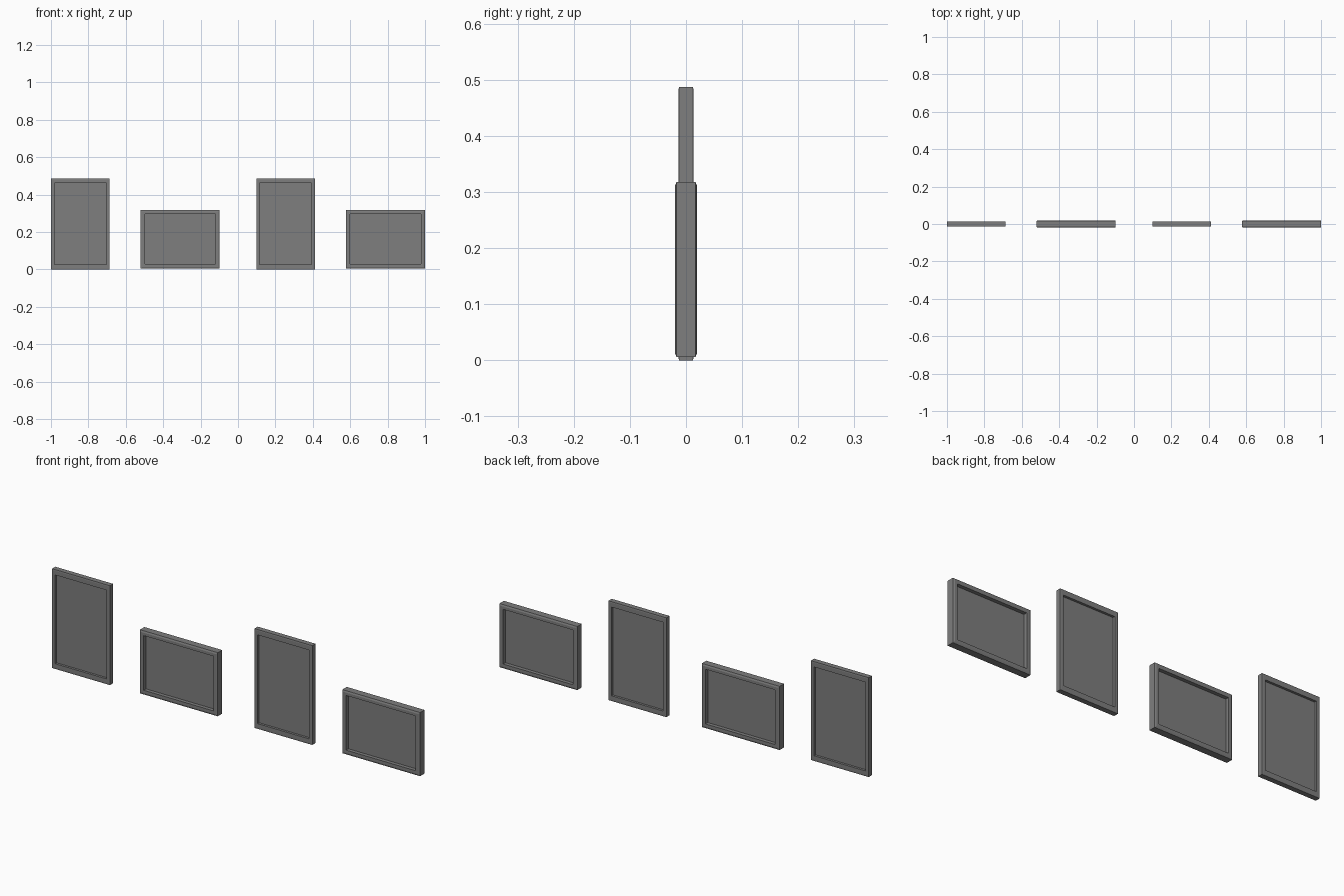
import bpy
import bmesh

cube = bpy.data.objects.get("Cube")
if cube:
    bpy.data.objects.remove(cube, do_unlink=True)

grey = bpy.data.materials.new("mid_grey")
grey.use_nodes = True
colour = (0.21, 0.21, 0.21, 1)
grey.diffuse_color = colour
grey.node_tree.nodes["Principled BSDF"].inputs["Base Color"].default_value = colour


def finish(bm, name):
    bmesh.ops.recalc_face_normals(bm, faces=bm.faces)
    mesh = bpy.data.meshes.new(name)
    bm.to_mesh(mesh)
    bm.free()
    mesh.materials.append(grey)
    obj = bpy.data.objects.new(name, mesh)
    bpy.context.collection.objects.link(obj)


def rectangle(bm, box, inset_x, inset_z, y):
    x0, x1, z0, z1 = box
    x0, x1, z0, z1 = x0 + inset_x, x1 - inset_x, z0 + inset_z, z1 - inset_z
    return [bm.verts.new((x, y, z)) for x, z in ((x0, z0), (x1, z0), (x1, z1), (x0, z1))]


def bridge(bm, a, b):
    for i in range(4):
        j = (i + 1) % 4
        bm.faces.new((a[i], a[j], b[j], b[i]))


def picture_frame(name, box, border_x, border_z, edge, depth, slope):
    # Rim: a mirrored profile swept around the rectangle
    half = [(0, 0, edge), (slope, slope, depth), (border_x, border_z, depth)]
    profile = half + [(ix, iz, -y) for ix, iz, y in reversed(half)]
    bm = bmesh.new()
    rings = [rectangle(bm, box, *point) for point in profile]
    for i, ring in enumerate(rings):
        bridge(bm, ring, rings[(i + 1) % len(rings)])
    finish(bm, name + "_rim")

    # Panel: thin sheet in the middle of the rim
    bm = bmesh.new()
    front = rectangle(bm, box, border_x, border_z, -0.002)
    back = rectangle(bm, box, border_x, border_z, 0.002)
    bridge(bm, front, back)
    bm.faces.new(front)
    bm.faces.new(back)
    finish(bm, name + "_panel")


# Two matching pairs of upright and wide frames
for side, shift in (("right", 0), ("left", 1.098)):
    picture_frame(side + "_tall_frame", (-1 + shift, -0.686 + shift, 0, 0.487),
                  0.018, 0.026, 0.0125, 0.0135, 0.006)
    picture_frame(side + "_wide_frame", (-0.52 + shift, -0.098 + shift, 0.006, 0.318),
                  0.022, 0.022, 0.017, 0.02, 0.008)
